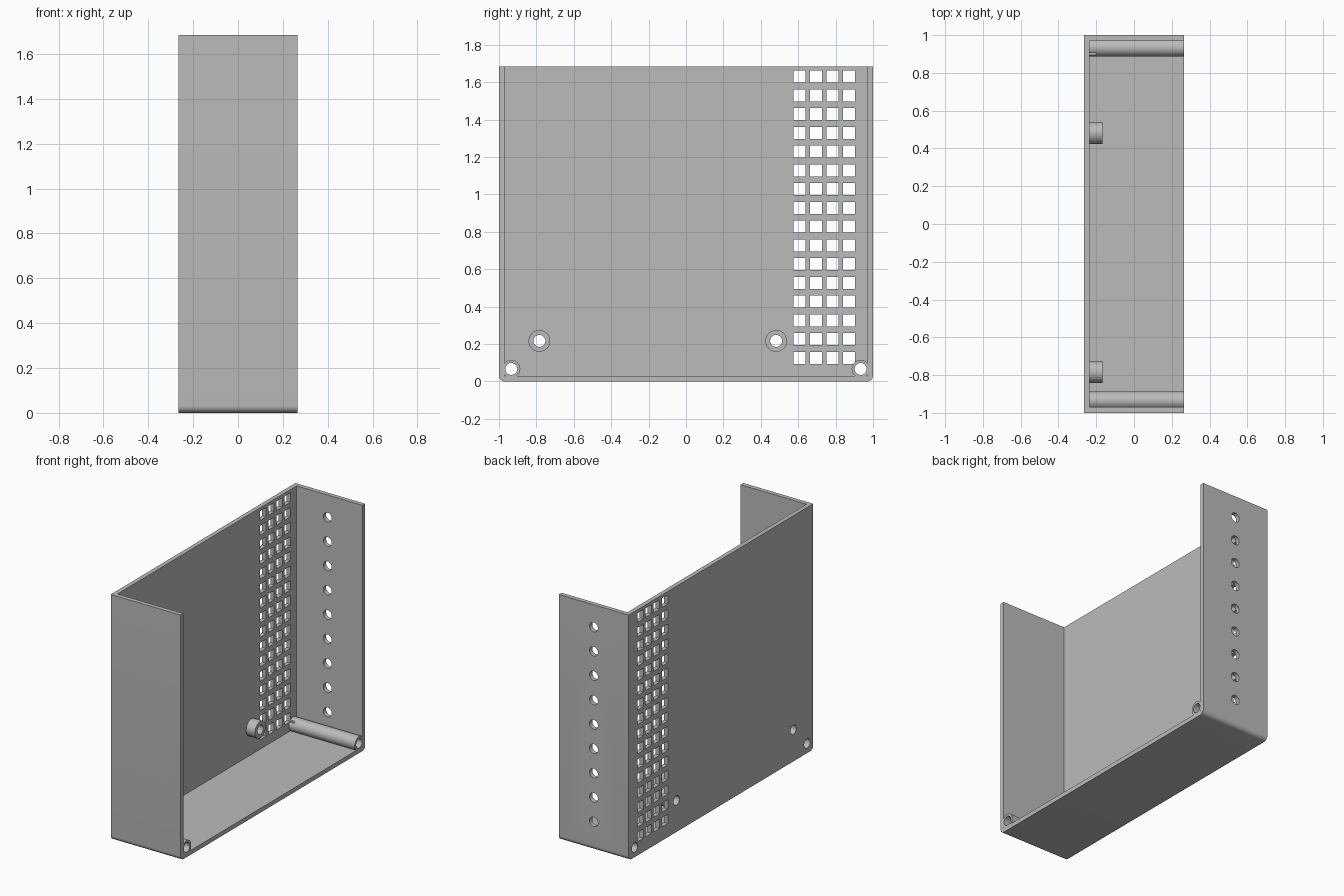
import bpy
import bmesh
from math import radians
from mathutils import Matrix, Vector

cube = bpy.data.objects.get("Cube")
if cube:
    bpy.data.objects.remove(cube, do_unlink=True)

# Overall sizes
HALF_W, HALF_D, HEIGHT, WALL = 0.265, 1.0, 1.685, 0.03
HOLE_R = 0.032
POSTS = [(-0.934, 0.067), (0.934, 0.067)]
STANDOFFS = [(-0.784, 0.217), (0.482, 0.217)]

grey = bpy.data.materials.new("plastic grey")
grey.use_nodes = True
colour = (0.5, 0.5, 0.5, 1)
grey.diffuse_color = colour
grey.node_tree.nodes["Principled BSDF"].inputs["Base Color"].default_value = colour


def add_box(bm, low, high):
    low, high = Vector(low), Vector(high)
    matrix = Matrix.Translation((low + high) / 2) @ Matrix.Diagonal((*(high - low), 1))
    return bmesh.ops.create_cube(bm, size=1, matrix=matrix)["verts"]


def add_rod(bm, start, end, radius):
    start, end = Vector(start), Vector(end)
    axis = end - start
    turn = axis.to_track_quat("Z", "Y").to_matrix().to_4x4()
    bmesh.ops.create_cone(bm, cap_ends=True, segments=40, radius1=radius, radius2=radius,
                          depth=axis.length, matrix=Matrix.Translation((start + end) / 2) @ turn)


def finish(name, bm):
    mesh = bpy.data.meshes.new(name)
    bm.to_mesh(mesh)
    bm.free()
    mesh.materials.append(grey)
    obj = bpy.data.objects.new(name, mesh)
    bpy.context.collection.objects.link(obj)
    return obj


def combine(target, tool, operation):
    tool.hide_render = True
    mod = target.modifiers.new(tool.name, "BOOLEAN")
    mod.operation, mod.object, mod.solver = operation, tool, "EXACT"
    bpy.context.view_layer.objects.active = target
    bpy.ops.object.modifier_apply(modifier=mod.name)
    bpy.data.objects.remove(tool, do_unlink=True)


# Outer block with rounded lower edges
bm = bmesh.new()
add_box(bm, (-HALF_W, -HALF_D, 0), (HALF_W, HALF_D, HEIGHT))
low_edges = [e for e in bm.edges
             if all(v.co.z < 0.01 for v in e.verts) and e.verts[0].co.y * e.verts[1].co.y > 0]
bmesh.ops.bevel(bm, geom=low_edges, offset=0.032, segments=8, profile=0.5, affect="EDGES")
enclosure = finish("enclosure", bm)

# Cavity open on one side and at the top
bm = bmesh.new()
add_box(bm, (WALL - HALF_W, WALL - HALF_D, WALL), (1, HALF_D - WALL, HEIGHT + 1))
combine(enclosure, finish("cavity_cutter", bm), "DIFFERENCE")

# Long corner posts and short standoffs rising from the panel
bm = bmesh.new()
for y, z in POSTS:
    add_rod(bm, (-HALF_W + 0.01, y, z), (HALF_W, y, z), 0.048)
for y, z in STANDOFFS:
    add_rod(bm, (-HALF_W + 0.01, y, z), (-0.168, y, z), 0.058)
combine(enclosure, finish("posts", bm), "UNION")

# Screw holes, square vent grid and the row of holes in the rear wall
bm = bmesh.new()
for y, z in POSTS + STANDOFFS:
    add_rod(bm, (-1, y, z), (1, y, z), HOLE_R)
for column in range(4):
    for row in range(16):
        y, z = 0.608 + 0.088 * column, 0.126 + 0.1003 * row
        add_box(bm, (-0.4, y - 0.032, z - 0.032), (-0.2, y + 0.032, z + 0.032))
for i in range(9):
    z = 0.196 + 0.167 * i
    add_rod(bm, (0, 0.9, z), (0, 1.1, z), HOLE_R)
combine(enclosure, finish("hole_cutter", bm), "DIFFERENCE")

# Smooth round surfaces, crisp edges elsewhere
bpy.ops.object.select_all(action="DESELECT")
enclosure.select_set(True)
bpy.context.view_layer.objects.active = enclosure
bpy.ops.object.shade_smooth_by_angle(angle=radians(30))
